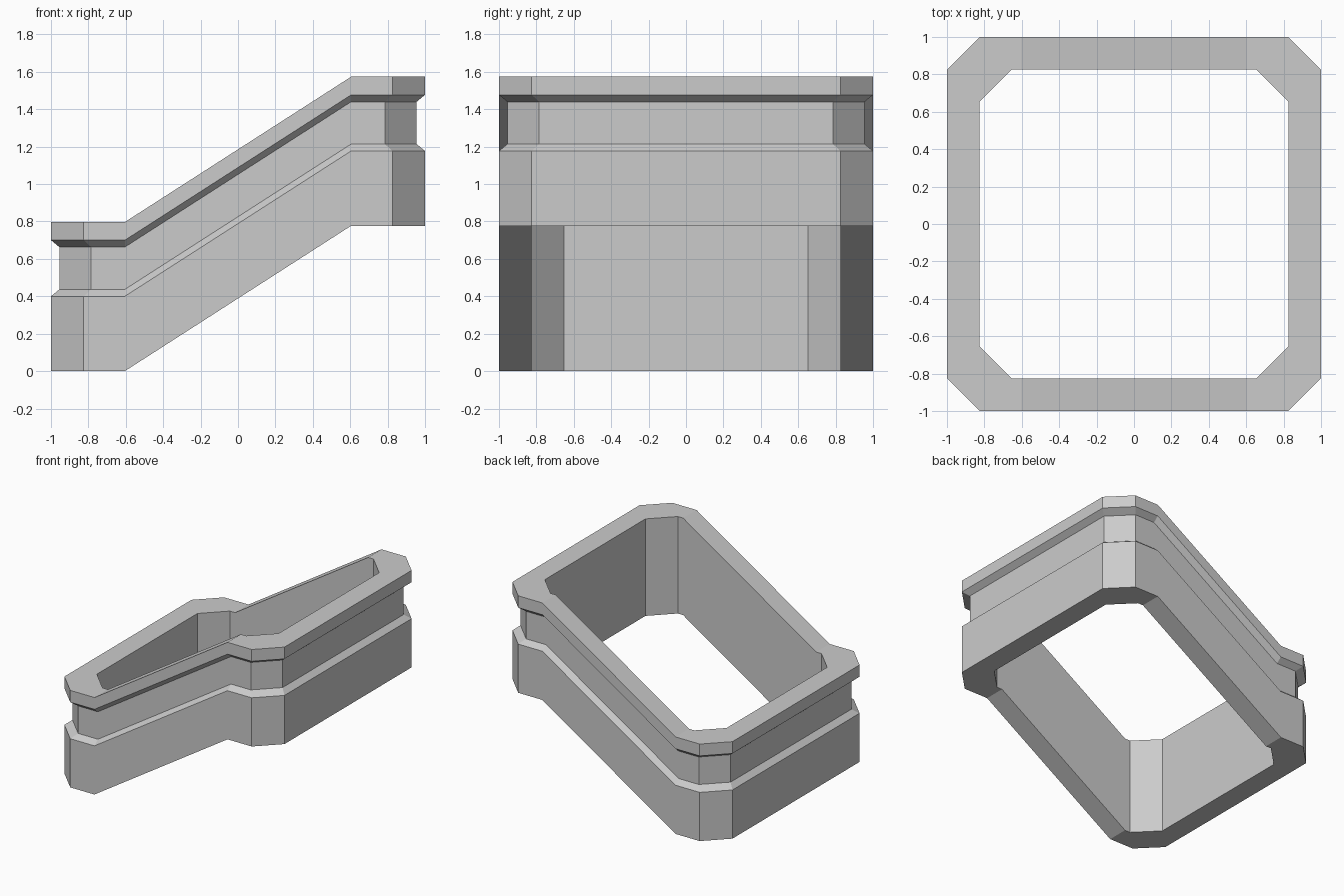
import bpy, bmesh

if "Cube" in bpy.data.objects:
    bpy.data.objects.remove(bpy.data.objects["Cube"])

BEND, RISE = 0.605, 0.777


def slope(x):
    # Flat at both ends, straight ramp between the bends
    t = (x + BEND) / (2 * BEND)
    return RISE * min(1.0, max(0.0, t))


def outline(half, corner):
    # Chamfered square with extra points where the ramp bends
    q = [(half, corner), (corner, half), (BEND, half)]
    pts = q + [(-x, y) for x, y in reversed(q)]
    return pts + [(-x, -y) for x, y in pts]


# Wall cross-section: (half width, corner start, height)
profile = [
    (1.0, 0.825, 0.0),
    (1.0, 0.825, 0.40),
    (0.955, 0.785, 0.437),
    (0.955, 0.785, 0.663),
    (1.0, 0.825, 0.70),
    (1.0, 0.825, 0.797),
    (0.826, 0.653, 0.797),
    (0.826, 0.653, 0.0),
]

# Sloped grooved frame
bm = bmesh.new()
rings = [[bm.verts.new((x, y, z + slope(x))) for x, y in outline(half, corner)]
         for half, corner, z in profile]
for k, a in enumerate(rings):
    b = rings[(k + 1) % len(rings)]
    n = len(a)
    for i in range(n):
        j = (i + 1) % n
        bm.faces.new((a[i], a[j], b[j], b[i]))
bmesh.ops.recalc_face_normals(bm, faces=bm.faces)

mesh = bpy.data.meshes.new("sloped_frame")
bm.to_mesh(mesh)
bm.free()
frame = bpy.data.objects.new("sloped_frame", mesh)
bpy.context.collection.objects.link(frame)
